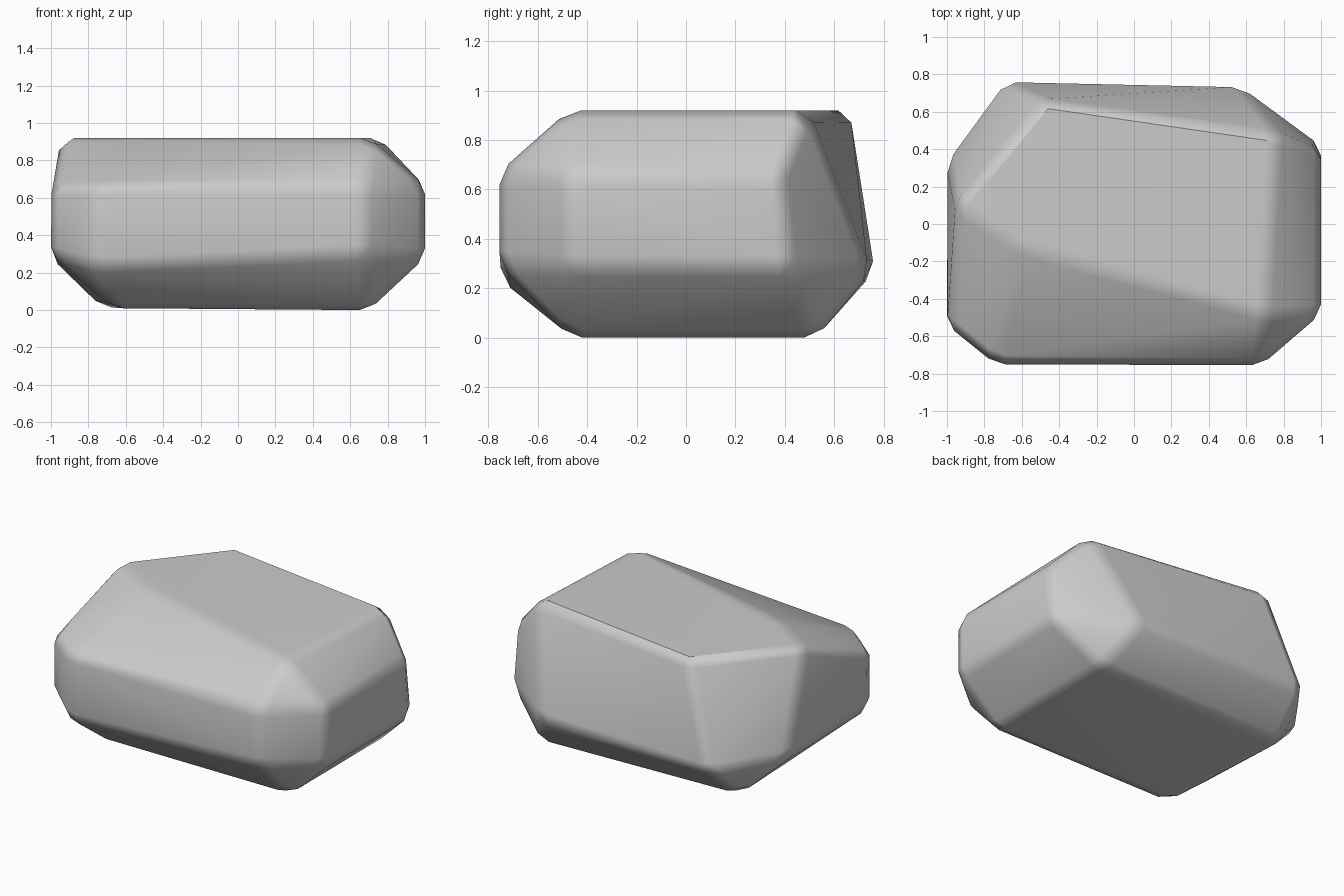
import bpy, bmesh, math
from itertools import product

if "Cube" in bpy.data.objects:
    bpy.data.objects.remove(bpy.data.objects["Cube"])

# Rock = block with cut edges and corners. Each corner (sx, sy, sz) owns three points:
# one on its x face, one on its y face, one on its z face.
back_left_top, back_right_top = (-0.48, 0.67, 0.92), (0.76, 0.49, 0.92)
left_top = (-0.95, 0.10, 0.92)
P = {
    (1, -1, 1): ((1, -0.48, 0.67), (0.68, -0.755, 0.67), (0.70, -0.49, 0.92)),
    (1, -1, -1): ((1, -0.48, 0.28), (0.68, -0.755, 0.30), (0.70, -0.47, 0.0)),
    (-1, -1, 1): ((-1, -0.54, 0.66), (-0.74, -0.75, 0.67), (-0.62, -0.12, 0.92)),
    (-1, -1, -1): ((-1, -0.54, 0.29), (-0.74, -0.75, 0.23), (-0.66, -0.47, 0.01)),
    (1, 1, 1): ((1, 0.39, 0.66), back_right_top, back_right_top),
    (1, 1, -1): ((1, 0.42, 0.28), (0.56, 0.75, 0.27), (0.70, 0.53, 0.0)),
    (-1, 1, 1): (left_top, back_left_top, back_left_top),
    (-1, 1, -1): ((-1, 0.35, 0.28), (-0.70, 0.765, 0.26), (-0.73, 0.49, 0.015)),
}


def corner(axes, signs):
    c = [0, 0, 0]
    for a, s in zip(axes, signs):
        c[a] = s
    return P[tuple(c)]


loops = []
for a in range(3):
    b, c = (a + 1) % 3, (a + 2) % 3
    # main faces
    for s in (-1, 1):
        ring = [corner((a, b, c), (s, u, v))[a]
                for u, v in ((-1, -1), (1, -1), (1, 1), (-1, 1))]
        if a == 2 and s == 1:
            ring.append(left_top)          # top runs out to the left rim
        loops.append(ring)
    # edge cuts
    for u, v in product((-1, 1), repeat=2):
        lo, hi = corner((a, b, c), (-1, u, v)), corner((a, b, c), (1, u, v))
        ring = [lo[b], hi[b], hi[c], lo[c]]
        if left_top in ring and P[(-1, -1, 1)][2] in ring:
            ring.remove(back_left_top)     # that corner belongs to the top
        loops.append(ring)
# corner cuts
loops += [list(p) for p in P.values()]

bm = bmesh.new()
verts = {}
for ring in loops:
    ring = list(dict.fromkeys(ring))
    if len(ring) > 2:
        bm.faces.new([verts.setdefault(p, None) or verts.update({p: bm.verts.new(p)}) or verts[p]
                      for p in ring])
bmesh.ops.recalc_face_normals(bm, faces=bm.faces[:])

# worn edges
bmesh.ops.bevel(bm, geom=bm.edges[:], offset=0.05, offset_type='OFFSET', segments=1,
                profile=0.5, affect='EDGES', clamp_overlap=True)
bmesh.ops.recalc_face_normals(bm, faces=bm.faces[:])

# split twisted four-sided faces along the outward diagonal
for f in [f for f in bm.faces if len(f.verts) == 4]:
    p, q, r, s = f.verts[:]
    if (p.co + r.co - q.co - s.co).dot(f.normal) > 0:
        bmesh.utils.face_split(f, p, r)
    else:
        bmesh.utils.face_split(f, q, s)

# stand on the ground
low = min(v.co.z for v in bm.verts)
for v in bm.verts:
    v.co.z -= low

mesh = bpy.data.meshes.new("rock")
bm.to_mesh(mesh)
bm.free()
rock = bpy.data.objects.new("rock", mesh)
bpy.context.collection.objects.link(rock)
bpy.context.view_layer.objects.active = rock
rock.select_set(True)
bpy.ops.object.shade_smooth_by_angle(angle=math.radians(35))
wn = rock.modifiers.new("weighted_normals", 'WEIGHTED_NORMAL')
wn.keep_sharp = True
